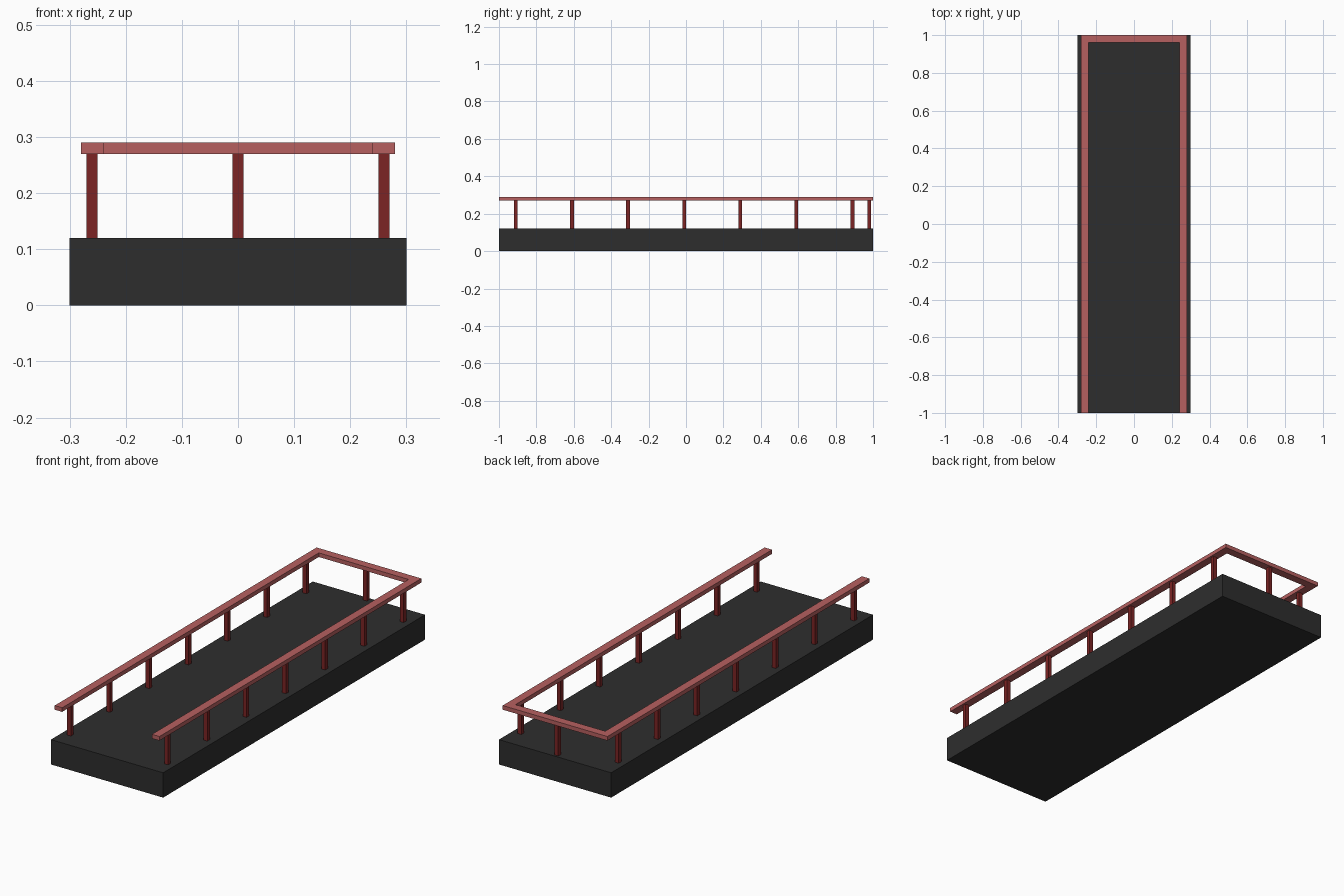
import bpy
import bmesh

cube = bpy.data.objects.get("Cube")
if cube:
    bpy.data.objects.remove(cube, do_unlink=True)


def material(name, colour):
    mat = bpy.data.materials.new(name)
    mat.use_nodes = True
    mat.diffuse_color = colour
    mat.node_tree.nodes["Principled BSDF"].inputs["Base Color"].default_value = colour
    return mat


def prism(name, outline, bottom, top, mat):
    """Extrude a flat outline between two heights."""
    bm = bmesh.new()
    base = bm.faces.new([bm.verts.new((x, y, bottom)) for x, y in outline])
    extruded = bmesh.ops.extrude_face_region(bm, geom=[base])["geom"]
    verts = [v for v in extruded if isinstance(v, bmesh.types.BMVert)]
    bmesh.ops.translate(bm, verts=verts, vec=(0, 0, top - bottom))
    bmesh.ops.recalc_face_normals(bm, faces=bm.faces)
    mesh = bpy.data.meshes.new(name)
    bm.to_mesh(mesh)
    bm.free()
    mesh.materials.append(mat)
    obj = bpy.data.objects.new(name, mesh)
    bpy.context.collection.objects.link(obj)
    return obj


def rectangle(x, y, half_x, half_y):
    return [(x - half_x, y - half_y), (x + half_x, y - half_y),
            (x + half_x, y + half_y), (x - half_x, y + half_y)]


charcoal = material("charcoal", (0.027, 0.027, 0.027, 1))
dark_red = material("dark_red", (0.2, 0.018, 0.018, 1))
dusty_red = material("dusty_red", (0.47, 0.118, 0.118, 1))

DECK_TOP, RAIL_BOTTOM, RAIL_TOP = 0.12, 0.27, 0.29
OUTER, INNER, BACK = 0.28, 0.24, 0.96

# Deck slab
prism("deck", rectangle(0, 0, 0.3, 1), 0, DECK_TOP, charcoal)

# U-shaped handrail, open at the front
u_outline = [(-OUTER, -1), (-INNER, -1), (-INNER, BACK), (INNER, BACK),
             (INNER, -1), (OUTER, -1), (OUTER, 1), (-OUTER, 1)]
prism("handrail", u_outline, RAIL_BOTTOM, RAIL_TOP, dusty_red)

# Side posts, evenly spaced
for side, x in (("left", 0.26), ("right", -0.26)):
    for i in range(7):
        prism(f"{side}_post_{i + 1}", rectangle(x, -0.91 + 0.3 * i, 0.01, 0.01),
              DECK_TOP, RAIL_BOTTOM, dark_red)

# Single post under the back rail
prism("back_post", rectangle(0, 0.98, 0.01, 0.01), DECK_TOP, RAIL_BOTTOM, dark_red)
